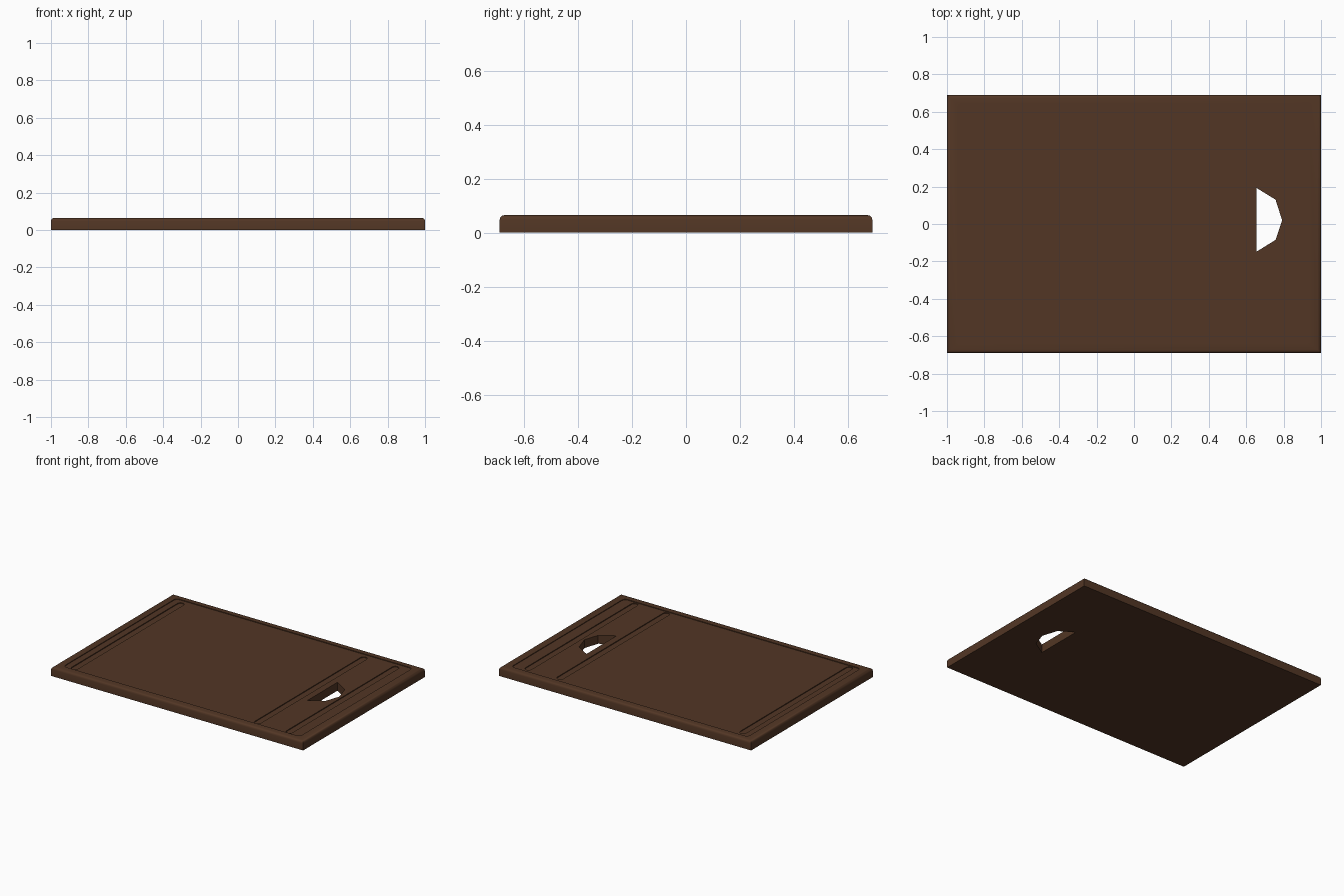
import bpy, bmesh, math

if "Cube" in bpy.data.objects:
    bpy.data.objects.remove(bpy.data.objects["Cube"])

wood = bpy.data.materials.new("dark_wood")
wood.diffuse_color = (0.085, 0.037, 0.018, 1)
wood.use_nodes = True
wood.node_tree.nodes["Principled BSDF"].inputs["Base Color"].default_value = wood.diffuse_color

TOP = 0.065


def prism(name, pts, z0, z1):
    """Extrude a counter-clockwise outline from z0 to z1."""
    bm = bmesh.new()
    low = [bm.verts.new((x, y, z0)) for x, y in pts]
    high = [bm.verts.new((x, y, z1)) for x, y in pts]
    bm.faces.new(low[::-1])
    bm.faces.new(high)
    n = len(pts)
    for i in range(n):
        j = (i + 1) % n
        bm.faces.new((low[i], low[j], high[j], high[i]))
    bmesh.ops.recalc_face_normals(bm, faces=bm.faces[:])
    me = bpy.data.meshes.new(name)
    bm.to_mesh(me)
    bm.free()
    me.materials.append(wood)
    ob = bpy.data.objects.new(name, me)
    bpy.context.collection.objects.link(ob)
    return ob


def rounded(x0, x1, y0, y1, r, steps=5):
    """Rectangle outline with rounded corners."""
    pts = []
    corners = ((x1 - r, y1 - r), (x0 + r, y1 - r), (x0 + r, y0 + r), (x1 - r, y0 + r))
    for k, (cx, cy) in enumerate(corners):
        for i in range(steps):
            a = math.pi / 2 * (k + i / (steps - 1))
            pts.append((cx + r * math.cos(a), cy + r * math.sin(a)))
    return pts


# board with rounded upper rim
board = prism("cutting_board", [(-1, -0.69), (1, -0.69), (1, 0.69), (-1, 0.69)], 0, TOP)
bm = bmesh.new()
bm.from_mesh(board.data)
rim = [e for e in bm.edges if all(v.co.z > TOP - 0.001 for v in e.verts)]
bmesh.ops.bevel(bm, geom=rim, offset=0.018, segments=3, profile=0.5, affect='EDGES')
bm.to_mesh(board.data)
bm.free()

# shallow working surface, juice grooves, handle hole
cutters = [prism("surface_cutter", rounded(-0.94, 0.937, -0.638, 0.642, 0.025), TOP - 0.005, 0.2)]
for x in (-0.87, 0.583, 0.835):
    cutters.append(prism("groove_cutter", rounded(x - 0.024, x + 0.024, -0.63, 0.615, 0.0235),
                         TOP - 0.011, 0.2))
cutters.append(prism("handle_cutter", [(0.655, -0.148), (0.757, -0.085), (0.792, 0.02),
                                       (0.757, 0.13), (0.655, 0.193)], -0.1, 0.25))
for c in cutters:
    c.hide_render = True
    c.hide_set(True)
    m = board.modifiers.new(c.name, 'BOOLEAN')
    m.operation = 'DIFFERENCE'
    m.solver = 'EXACT'
    m.object = c

# smooth rim, sharp cuts
bpy.context.view_layer.objects.active = board
board.select_set(True)
bpy.ops.object.shade_smooth_by_angle(angle=math.radians(35))
